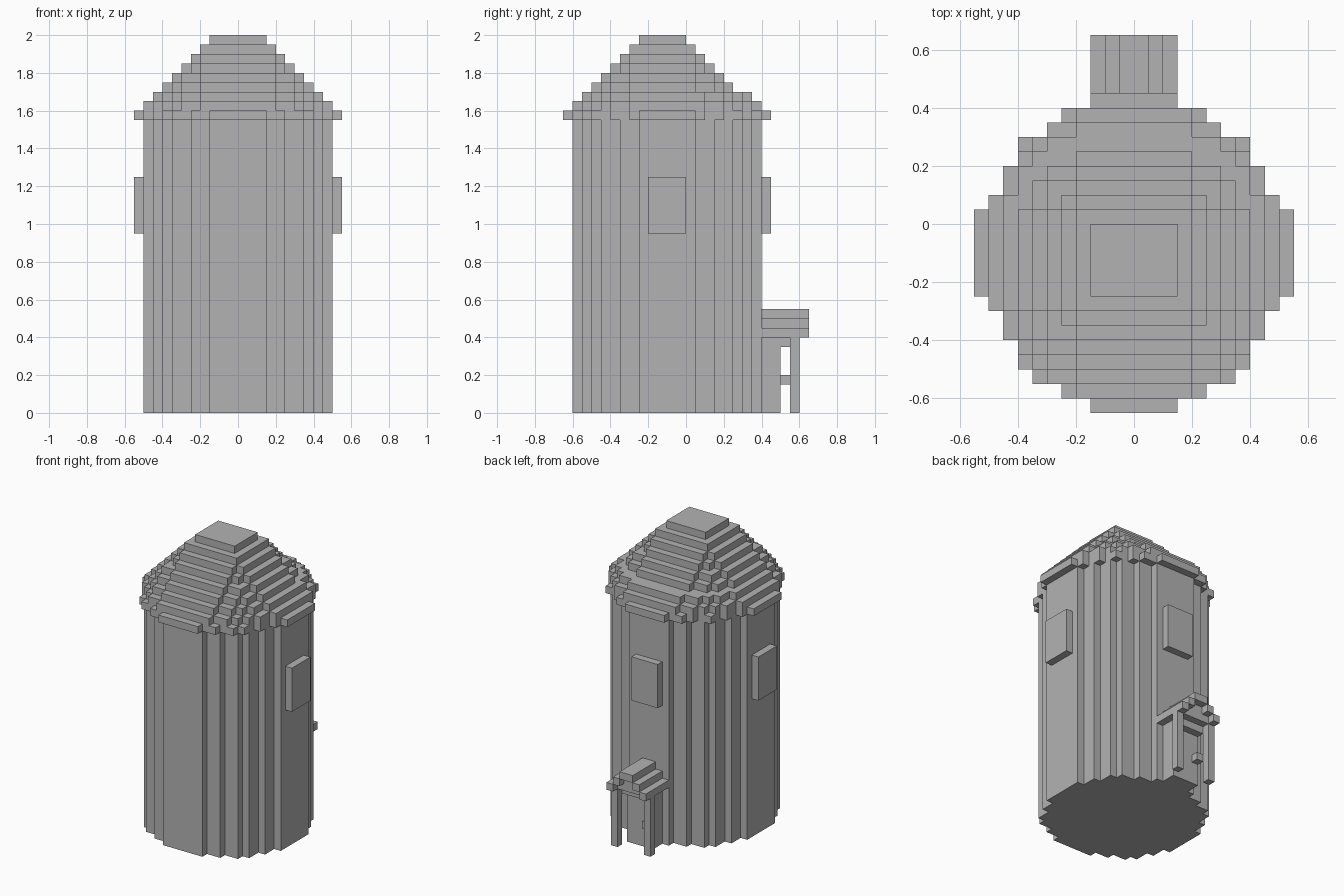
import bpy, bmesh, math

U = 0.05          # size of one block
CENTRE_Y = -2     # tower axis, in blocks

cube = bpy.data.objects.get("Cube")
if cube:
    bpy.data.objects.remove(cube, do_unlink=True)

stone = bpy.data.materials.new("grey stone")
stone.use_nodes = True
GREY = (0.45, 0.45, 0.45, 1)
stone.diffuse_color = GREY
stone.node_tree.nodes["Principled BSDF"].inputs["Base Color"].default_value = GREY


def finish(name, bm):
    bmesh.ops.recalc_face_normals(bm, faces=bm.faces)
    mesh = bpy.data.meshes.new(name)
    bm.to_mesh(mesh)
    bm.free()
    mesh.materials.append(stone)
    obj = bpy.data.objects.new(name, mesh)
    bpy.context.collection.objects.link(obj)
    return obj


def box(name, x, y, z):
    """Box from (low, high) block ranges."""
    bm = bmesh.new()
    bmesh.ops.create_cube(bm, size=1)
    for v in bm.verts:
        v.co = [U * r[int(c > 0)] for c, r in zip(v.co, (x, y, z))]
    return finish(name, bm)


def stepped_slab(name, front, back, z0, z1):
    """Extrude a stepped outline; rows hold half widths from the axis outwards."""
    rows = front[::-1] + back
    y = CENTRE_Y - len(front)
    side = []
    for i, w in enumerate(rows):
        if i and rows[i - 1] == w:
            side.pop()
        else:
            side.append((w, y + i))
        side.append((w, y + i + 1))
    outline = side + [(-x, y) for x, y in reversed(side)]
    bm = bmesh.new()
    face = bm.faces.new([bm.verts.new((x * U, y * U, z0 * U)) for x, y in outline])
    grown = bmesh.ops.extrude_face_region(bm, geom=[face])["geom"]
    top = [g for g in grown if isinstance(g, bmesh.types.BMVert)]
    bmesh.ops.translate(bm, verts=top, vec=(0, 0, (z1 - z0) * U))
    return finish(name, bm)


def disc_rows(r, power=2.0):
    """Half widths of a blocky disc that gets squarer with a higher power."""
    return [round(r * (1 - ((i + 0.5) / r) ** power) ** (1 / power)) for i in range(r)]


# Tower wall
wall = disc_rows(10)
stepped_slab("tower_wall", wall, wall, 0, 31)

# Eave ring, then roof tiers that become squarer towards the top
eave_front = [11, 11, 11, 10, 9, 9, 8, 8, 7, 5, 3]
eave_back = [11, 11, 11, 10, 9, 9, 8, 8, 6, 5, 3]
stepped_slab("roof_eave", eave_front, eave_back, 31, 32)
for k in range(1, 9):
    r = 11 - k
    rows = disc_rows(r, 22 / r)
    back = rows[1:] if k > 2 else rows
    stepped_slab(f"roof_tier_{k}", rows, back, 31 + k, 32 + k)

# Raised window blocks
for name, x, y in (("left_window", (10, 11), (-4, 0)),
                   ("right_window", (-11, -10), (-4, 0)),
                   ("back_window", (-2, 2), (8, 9))):
    box(name, x, y, (19, 25))

# Door, lintel and handle
box("door", (-2, 2), (8, 10), (0, 8))
box("door_lintel", (-2, 2), (10, 11), (7, 8))
box("door_handle", (-2, -1), (10, 11), (3, 4))

# Porch posts and stepped porch roof
for label, s in (("left", 1), ("right", -1)):
    box(f"{label}_porch_post", sorted((2 * s, 3 * s)), (11, 12), (0, 8))
    box(f"{label}_porch_roof_low", sorted((2 * s, 3 * s)), (8, 13), (8, 9))
    box(f"{label}_porch_roof_mid", sorted((s, 2 * s)), (8, 13), (9, 10))
box("porch_roof_ridge", (-1, 1), (8, 13), (10, 11))
box("porch_gable", (-2, 2), (8, 12), (8, 9))
box("porch_gable_top", (-1, 1), (8, 12), (9, 10))
